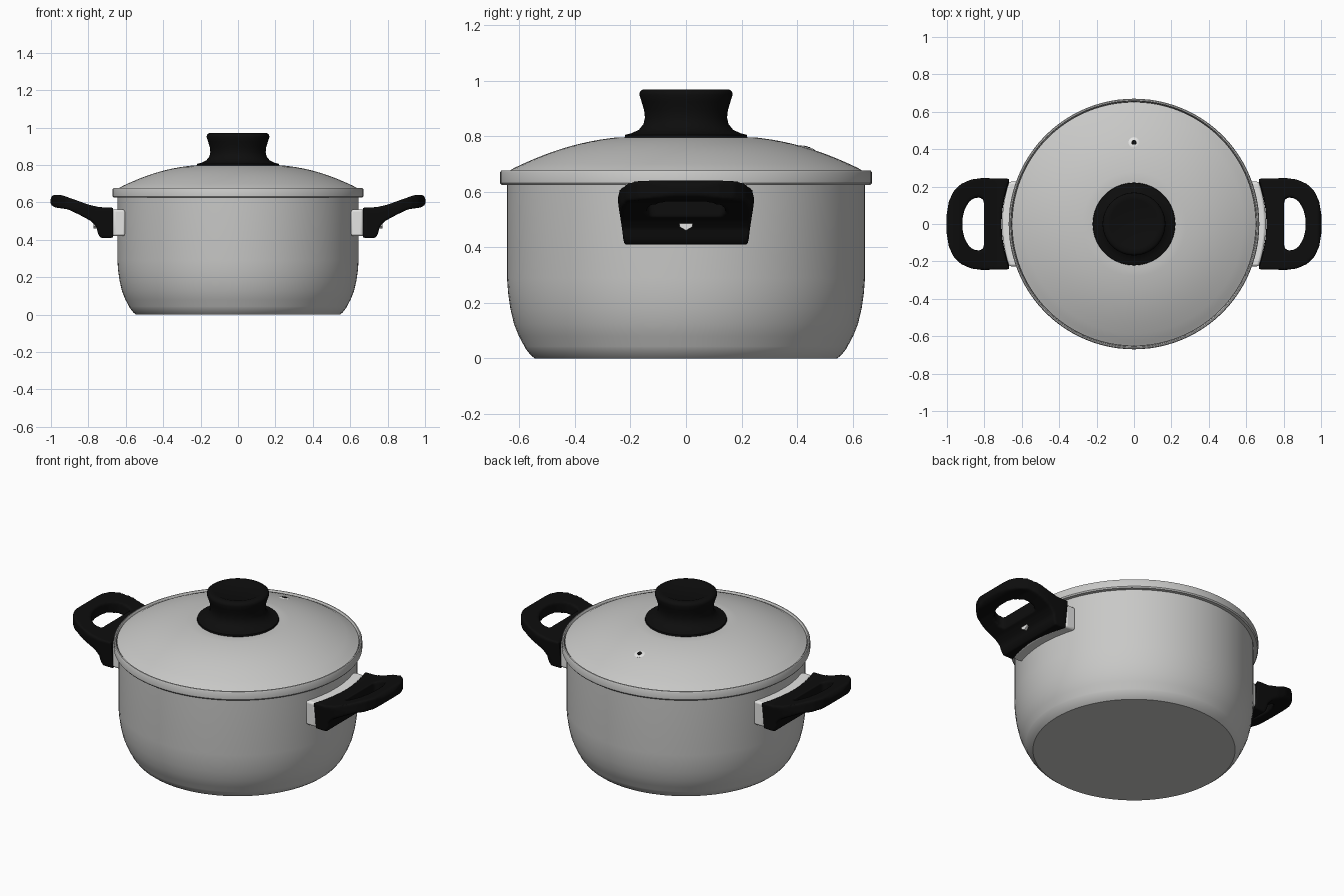
import bpy, bmesh, math
from mathutils import Vector

if "Cube" in bpy.data.objects:
    bpy.data.objects.remove(bpy.data.objects["Cube"])


def material(name, rgb):
    m = bpy.data.materials.new(name)
    m.use_nodes = True
    m.diffuse_color = (*rgb, 1)
    m.node_tree.nodes["Principled BSDF"].inputs["Base Color"].default_value = (*rgb, 1)
    return m


steel = material("brushed steel", (0.58, 0.58, 0.57))
bright = material("bright steel", (0.78, 0.78, 0.77))
black = material("black plastic", (0.004, 0.004, 0.004))


def finish(name, bm, mat, angle=35):
    bmesh.ops.recalc_face_normals(bm, faces=bm.faces)
    mesh = bpy.data.meshes.new(name)
    bm.to_mesh(mesh)
    bm.free()
    ob = bpy.data.objects.new(name, mesh)
    bpy.context.collection.objects.link(ob)
    mesh.materials.append(mat)
    bpy.ops.object.select_all(action='DESELECT')
    ob.select_set(True)
    bpy.context.view_layer.objects.active = ob
    bpy.ops.object.shade_smooth_by_angle(angle=math.radians(angle))
    return ob


def lathe(name, profile, mat, segments=96, angle=35):
    """Spin (radius, z) points around the z axis."""
    bm = bmesh.new()
    verts = [bm.verts.new((r, 0, z)) for r, z in profile]
    edges = [bm.edges.new(pair) for pair in zip(verts, verts[1:])]
    bmesh.ops.spin(bm, geom=verts + edges, axis=(0, 0, 1), cent=(0, 0, 0),
                   angle=math.tau, steps=segments)
    bmesh.ops.remove_doubles(bm, verts=bm.verts, dist=1e-5)
    return finish(name, bm, mat, angle)


def prism(name, outline, place, depth, mat):
    """Extrude a 2D outline; place maps (a, b) to a 3D point."""
    bm = bmesh.new()
    face = bm.faces.new([bm.verts.new(place(a, b)) for a, b in outline])
    ext = bmesh.ops.extrude_face_region(bm, geom=[face])
    bmesh.ops.translate(bm, vec=depth,
                        verts=[v for v in ext["geom"] if isinstance(v, bmesh.types.BMVert)])
    return finish(name, bm, mat)


def boolean(target, cutter, operation):
    mod = target.modifiers.new(operation, 'BOOLEAN')
    mod.object, mod.operation, mod.solver = cutter, operation, 'EXACT'
    apply_modifiers(target)
    bpy.data.objects.remove(cutter)


def apply_modifiers(ob):
    graph = bpy.context.evaluated_depsgraph_get()
    mesh = bpy.data.meshes.new_from_object(ob.evaluated_get(graph))
    ob.modifiers.clear()
    ob.data = mesh


def mirrored_outline(half):
    return half + [(x, -y) for x, y in reversed(half)]


# Pot: base disc, rounded wall, rolled rim, inner wall
lathe("pot_body", [(0, 0), (0.545, 0), (0.56, 0.012), (0.58, 0.038), (0.582, 0.043),
                   (0.602, 0.08), (0.62, 0.125), (0.633, 0.18), (0.641, 0.235), (0.645, 0.29),
                   (0.645, 0.625), (0.665, 0.625), (0.67, 0.632), (0.67, 0.67), (0.666, 0.677),
                   (0.66, 0.678), (0.655, 0.672), (0.652, 0.64), (0.63, 0.625),
                   (0.63, 0.29), (0.57, 0.06), (0, 0.05)], steel)

# Lid: shallow dome set just inside the rim
dome = [(0.21, 0.795)]
for i in range(1, 13):
    r = 0.21 + 0.41 * i / 12
    dome.append((r, 0.815 - 0.335 * r * r - 0.008 * math.sin(math.pi * i / 12) * -1))
lathe("lid", [(0, 0.8)] + dome + [(0.64, 0.674), (0.652, 0.668), (0.652, 0.655), (0, 0.65)], steel)

# Knob: flared foot, waist and dished top
lathe("lid_knob", [(0, 0.79), (0.215, 0.79), (0.221, 0.797), (0.219, 0.806), (0.195, 0.812),
                   (0.17, 0.824), (0.153, 0.845), (0.148, 0.868), (0.151, 0.895),
                   (0.16, 0.925), (0.168, 0.95), (0.166, 0.962), (0.155, 0.97),
                   (0.13, 0.97), (0.12, 0.966), (0, 0.964)], black, 64, 50)

# Steam vent: a small collar with a dark hole
slope = math.atan(0.67 * 0.43)
for name, profile, mat in [
    ("vent_collar", [(0, -0.01), (0.03, -0.01), (0.03, 0.002), (0.024, 0.005), (0, 0.005)], bright),
    ("vent_hole", [(0, 0), (0.013, 0), (0.013, 0.007), (0, 0.007)], black),
]:
    vent = lathe(name, profile, mat, 16)
    vent.location = (0, 0.435, 0.757)
    vent.rotation_euler.x = -slope

# Grip: side profile trimmed by plan outline, finger hole and curved seat
side = [(0.64, 0.41), (0.735, 0.41), (0.748, 0.43), (0.757, 0.47), (0.785, 0.5), (0.85, 0.535),
        (0.91, 0.563), (0.98, 0.573), (1.004, 0.59), (1.004, 0.622), (0.985, 0.642),
        (0.94, 0.638), (0.88, 0.617), (0.80, 0.588), (0.74, 0.574), (0.64, 0.574)]
plan = mirrored_outline([(0.6, 0.235), (0.66, 0.243), (0.81, 0.246), (0.87, 0.238), (0.925, 0.214),
                         (0.965, 0.175), (0.99, 0.12), (1.002, 0.05)])
hole = mirrored_outline([(0.803, 0.13), (0.82, 0.143), (0.85, 0.142), (0.88, 0.122),
                         (0.905, 0.08), (0.917, 0.03)])
grip = prism("grip", side, lambda x, z: (x, -0.3, z), Vector((0, 0.6, 0)), black)
for outline, operation in ((plan, 'INTERSECT'), (hole, 'DIFFERENCE')):
    boolean(grip, prism("cutter", outline, lambda x, y: (x, y, 0.3), Vector((0, 0, 0.5)), black),
            operation)
seat = lathe("cutter", [(0, 0.3), (0.708, 0.3), (0.708, 0.8), (0, 0.8)], black)
boolean(grip, seat, 'DIFFERENCE')
# Taper the lower corners, then soften all edges
remesh = grip.modifiers.new("soften", 'REMESH')
remesh.mode, remesh.voxel_size = 'VOXEL', 0.0075
relax = grip.modifiers.new("relax", 'SMOOTH')
relax.factor, relax.iterations = 0.5, 5
apply_modifiers(grip)
for v in grip.data.vertices:
    v.co.y *= 1 - 0.55 * max(0, 0.57 - v.co.z)
grip.data.shade_smooth()
if not grip.data.materials:
    grip.data.materials.append(black)

# Bracket: curved plate between wall and grip
reach = math.asin(0.225 / 0.7)
arc = [reach * (i / 8 - 1) for i in range(17)]
plate = ([(0.705 * math.cos(a), 0.705 * math.sin(a)) for a in arc]
         + [(0.635 * math.cos(a), 0.705 * math.sin(a)) for a in reversed(arc)])
bracket = prism("bracket", plate, lambda x, y: (x, y, 0.42), Vector((0, 0, 0.142)), bright)
bevel = bracket.modifiers.new("round", 'BEVEL')
bevel.width, bevel.segments, bevel.angle_limit = 0.012, 3, math.radians(40)
apply_modifiers(bracket)

# Screw: hexagonal head in the grip's outer face
hexagon = [(0.027 * math.sin(i * math.tau / 6), 0.027 * math.cos(i * math.tau / 6))
           for i in range(6)]
screw = prism("screw", hexagon, lambda y, z: (0.72, y, 0.488 + z), Vector((0.052, 0, 0)), bright)

# Left side parts are turned half round to make the right side
for ob in (grip, bracket, screw):
    part = ob.name
    ob.name = "left_" + part
    twin = bpy.data.objects.new("right_" + part, ob.data)
    twin.rotation_euler.z = math.pi
    bpy.context.collection.objects.link(twin)
